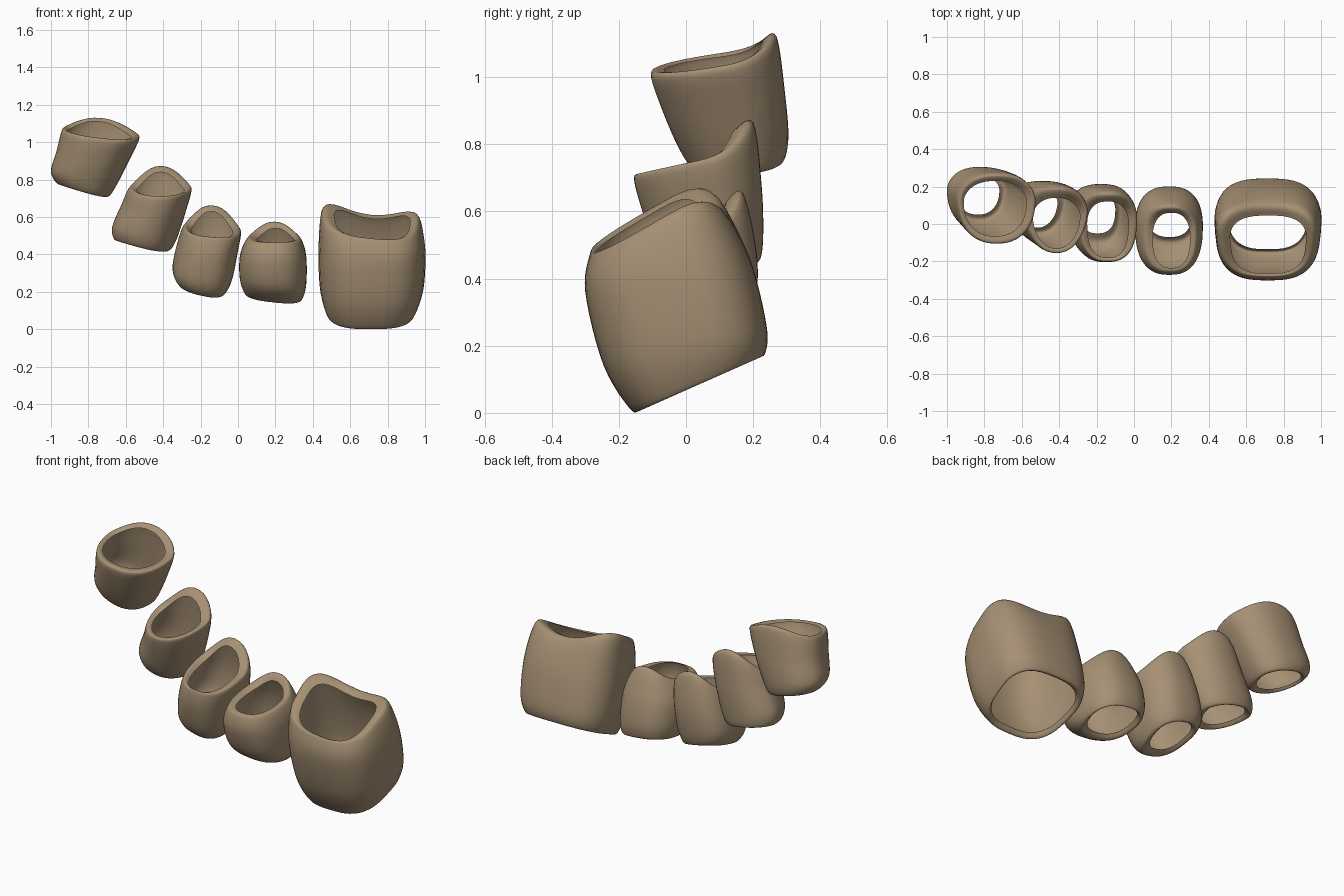
import bpy, bmesh, math

tan = bpy.data.materials.new("warm_tan")
tan.diffuse_color = (0.38, 0.28, 0.175, 1)

SEG, SUB = 48, 6


def catmull(p0, p1, p2, p3, t):
    return [0.5 * (2*b + (c - a)*t + (2*a - 5*b + 4*c - d)*t*t + (3*b - a - 3*c + d)*t**3)
            for a, b, c, d in zip(p0, p1, p2, p3)]


def sleeve(name, rings, n, taper):
    """Open tube with rolled lips, lofted through rings of
    (x left, x right, front y, front z, back y, back z, sideways slope, back bump)."""
    pts = [rings[0]] + rings + [rings[-1]]
    rows = [catmull(*pts[i:i + 4], s / SUB) for i in range(len(rings) - 1) for s in range(SUB)]
    rows.append(rings[-1])
    bm = bmesh.new()
    loops = []
    for xl, xr, yf, zf, yb, zb, slope, bump in rows:
        loop = []
        for k in range(SEG):
            a = 2 * math.pi * k / SEG
            c, s = math.cos(a), math.sin(a)
            u = math.copysign(abs(c) ** (2 / n), c)
            v = math.copysign(abs(s) ** (2 / n), s)
            rx = (xr - xl) / 2
            x = (xl + xr) / 2 + rx * u * (1 + taper * min(0.3, v - 0.1))
            y = (yf + yb) / 2 + (yb - yf) / 2 * v
            z = (zf + zb) / 2 + (zb - zf) / 2 * v + slope * rx * u
            z += bump * max(0, v) * (1 - u * u)
            loop.append(bm.verts.new((x, y, z)))
        loops.append(loop)
    for a, b in zip(loops, loops[1:]):
        for k in range(SEG):
            j = (k + 1) % SEG
            bm.faces.new((a[k], a[j], b[j], b[k])).smooth = True
    me = bpy.data.meshes.new(name)
    bm.to_mesh(me)
    bm.free()
    me.materials.append(tan)
    bpy.context.collection.objects.link(bpy.data.objects.new(name, me))


# Large sleeve on the right, with a notch in its back rim
sleeve("large_sleeve", [
    (.50, .93, -.135, .03, .21, .175, 0, 0),
    (.47, .95, -.16, .005, .235, .175, 0, 0),
    (.44, .99, -.245, .14, .24, .26, 0, 0),
    (.432, 1.0, -.30, .36, .19, .46, 0, 0),
    (.45, .97, -.285, .475, .11, .685, -.09, -.08),
    (.515, .92, -.265, .48, .045, .66, -.09, -.07)], 2.9, .08)

# Four smaller sleeves, stepping up to the left
sleeve("small_sleeve_1", [
    (.07, .31, -.07, .165, .17, .22, -.1, 0),
    (.04, .34, -.11, .145, .19, .20, -.1, 0),
    (.01, .365, -.22, .22, .20, .28, -.08, 0),
    (.01, .365, -.27, .36, .17, .42, 0, 0),
    (.05, .335, -.26, .45, .10, .51, 0, .06),
    (.10, .30, -.235, .465, .06, .49, 0, .05)], 2.5, .03)

sleeve("small_sleeve_2", [
    (-.29, -.10, -.05, .20, .16, .27, -.2, 0),
    (-.32, -.07, -.10, .18, .19, .26, -.2, 0),
    (-.35, -.03, -.16, .24, .21, .34, -.15, 0),
    (-.325, 0, -.20, .38, .21, .48, -.1, 0),
    (-.29, .015, -.20, .485, .17, .57, -.08, .085),
    (-.25, -.03, -.18, .485, .12, .55, -.05, .08)], 2.6, .08)

sleeve("small_sleeve_3", [
    (-.63, -.41, -.02, .455, .19, .48, -.2, 0),
    (-.66, -.37, -.05, .435, .22, .46, -.2, 0),
    (-.67, -.33, -.09, .49, .23, .53, -.2, 0),
    (-.62, -.28, -.13, .60, .225, .68, -.1, 0),
    (-.58, -.25, -.155, .70, .20, .78, 0, .085),
    (-.54, -.29, -.13, .71, .14, .76, 0, .08)], 2.3, .2)

sleeve("small_sleeve_4", [
    (-.95, -.72, .05, .75, .26, .765, -.25, 0),
    (-.97, -.69, .02, .735, .29, .755, -.25, 0),
    (-1.0, -.65, -.02, .79, .305, .82, -.22, 0),
    (-.97, -.58, -.07, .90, .295, .95, -.12, 0),
    (-.94, -.527, -.105, 1.01, .27, 1.07, -.1, .05),
    (-.91, -.575, -.065, 1.02, .23, 1.06, -.1, .05)], 2.35, .12)
